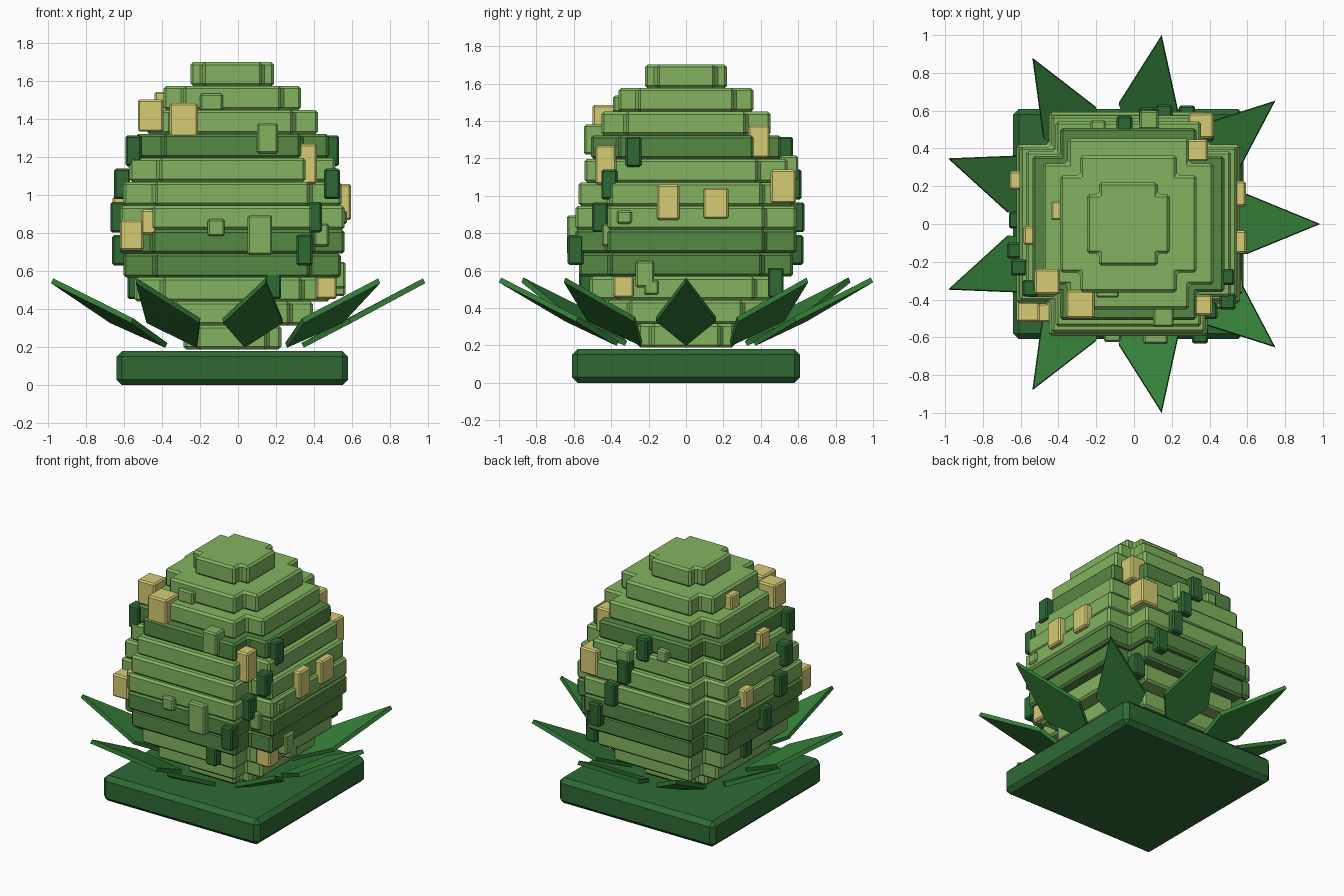
import bpy, bmesh, math
from mathutils import Vector

cube = bpy.data.objects.get("Cube")
if cube:
    bpy.data.objects.remove(cube, do_unlink=True)

CX = -0.03  # the bud axis sits slightly off centre


def material(name, hex_code):
    """Flat material from an sRGB hex string, stored as linear values."""
    channels = [int(hex_code[i:i + 2], 16) / 255 for i in (0, 2, 4)]
    linear = [((c + 0.055) / 1.055) ** 2.4 for c in channels] + [1]
    mat = bpy.data.materials.new(name)
    mat.use_nodes = True
    mat.diffuse_color = linear
    mat.node_tree.nodes["Principled BSDF"].inputs["Base Color"].default_value = linear
    return mat


light_green = material("light_green", "82B460")
mid_green = material("mid_green", "558843")
deep_green = material("deep_green", "2E6934")
leaf_green = material("leaf_green", "357F39")
straw = material("straw_yellow", "D6CC74")


def prism(name, outline, bottom, height, mat, bevel):
    """Extrude an outline upwards and bevel its edges."""
    bm = bmesh.new()
    face = bm.faces.new([bm.verts.new((x, y, bottom)) for x, y in outline])
    top = bmesh.ops.extrude_face_region(bm, geom=[face])["geom"]
    bmesh.ops.translate(bm, vec=(0, 0, height),
                        verts=[v for v in top if isinstance(v, bmesh.types.BMVert)])
    return finish(name, bm, mat, bevel)


def finish(name, bm, mat, bevel):
    bmesh.ops.recalc_face_normals(bm, faces=bm.faces)
    mesh = bpy.data.meshes.new(name)
    bm.to_mesh(mesh)
    bm.free()
    mesh.materials.append(mat)
    obj = bpy.data.objects.new(name, mesh)
    bpy.context.collection.objects.link(obj)
    if bevel:
        mod = obj.modifiers.new("bevel", "BEVEL")
        mod.width = bevel
        mod.segments = 1
        mod.limit_method = "ANGLE"
    return obj


def block(name, centre, size, mat, bevel):
    x, y, z = centre
    w, d, h = (s / 2 for s in size)
    outline = [(x - w, y - d), (x + w, y - d), (x + w, y + d), (x - w, y + d)]
    return prism(name, outline, z - h, 2 * h, mat, bevel)


def cross_outline(a, b):
    """Plus-shaped outline: long half-width a, short half-width b."""
    quarter = [(a, -b), (a, b), (b, b)]
    points = []
    for turn in range(4):
        for x, y in quarter:
            for _ in range(turn):
                x, y = -y, x
            points.append((CX + x, y))
    return points


# Square base
block("base", (CX, 0, 0.09), (1.22, 1.22, 0.18), deep_green, 0.03)

# Stacked cross-shaped layers of the bud, top to bottom
radii = [0.22, 0.362, 0.452, 0.508, 0.543, 0.575, 0.592, 0.592, 0.573, 0.515, 0.425, 0.258]
dark_layers = {3, 7, 8}
for i, r in enumerate(radii):
    mat = mid_green if i in dark_layers else light_green
    prism("bud_layer", cross_outline(r, r * 0.71), 1.575 - 0.126 * i, 0.1265, mat, 0.014)

# Ring of nine kite-shaped leaves
for k in range(9):
    angle = math.radians(40 * k)
    out = Vector((math.cos(angle), math.sin(angle), 0))
    side = Vector((-out.y, out.x, 0))
    normal = Vector((0, 0, 0.89)) - out * 0.47
    kite = [(0.37, 0, 0.21), (0.62, 0.16, 0.34), (1.01, 0, 0.55), (0.62, -0.16, 0.34)]
    bm = bmesh.new()
    rings = []
    for offset in (-0.014, 0.014):
        rings.append([bm.verts.new(Vector((CX, 0, z)) + out * r + side * w + normal * offset)
                      for r, w, z in kite])
    low, high = rings
    bm.faces.new(low)
    bm.faces.new(high)
    for j in range(4):
        n = (j + 1) % 4
        bm.faces.new((low[j], low[n], high[n], high[j]))
    finish("leaf", bm, leaf_green, 0)

# Three dark stripes of studs spiralling down the bud, x and y from top to bottom
stripes = [
    [(0.49, -0.28), (0.495, -0.41), (0.4, -0.46), (0.35, -0.59), (0.185, -0.53)],
    [(-0.05, 0.53), (0.07, 0.575), (0.16, 0.59), (0.28, 0.585), (0.38, 0.48)],
    [(-0.55, -0.34), (-0.61, -0.23), (-0.63, -0.14), (-0.62, 0.02), (-0.54, 0.13)],
]
for stripe in stripes:
    for step, (x, y) in enumerate(stripe):
        block("dark_stud", (x, y, 1.235 - 0.175 * step), (0.085, 0.085, 0.16), deep_green, 0.01)

# Straw-coloured studs: x, y, z, width, height
for x, y, z, w, h in [
    (-0.46, -0.305, 1.42, 0.135, 0.17), (-0.285, -0.425, 1.395, 0.15, 0.18),
    (0.36, -0.43, 1.165, 0.11, 0.21), (-0.56, -0.455, 0.79, 0.125, 0.16),
    (-0.46, -0.47, 0.86, 0.1, 0.13), (0.465, -0.335, 0.515, 0.11, 0.12),
    (0.535, -0.095, 0.965, 0.12, 0.19), (0.525, 0.16, 0.96, 0.135, 0.165),
    (0.355, 0.52, 1.05, 0.135, 0.18), (0.335, 0.39, 1.29, 0.115, 0.175),
    (-0.61, 0.23, 0.93, 0.1, 0.13), (-0.535, -0.06, 1.21, 0.1, 0.13),
    (-0.39, 0.07, 1.49, 0.1, 0.11),
]:
    block("straw_stud", (x, y, z), (w, w, h), straw, 0.01)

# Light green studs: x, y, z, width, height
for x, y, z, w, h in [
    (-0.14, -0.33, 1.49, 0.12, 0.09), (0.155, -0.49, 1.3, 0.11, 0.16),
    (-0.115, -0.58, 0.83, 0.09, 0.09), (0.115, -0.57, 0.79, 0.13, 0.21),
    (0.535, -0.33, 0.885, 0.08, 0.07), (0.515, -0.22, 0.58, 0.1, 0.14),
    (0.525, -0.185, 0.51, 0.08, 0.08), (0.44, -0.41, 0.79, 0.08, 0.12),
    (-0.19, 0.51, 1.22, 0.08, 0.08), (0.08, 0.55, 1.15, 0.1, 0.13),
]:
    block("light_stud", (x, y, z), (w, w, h), light_green, 0.01)
